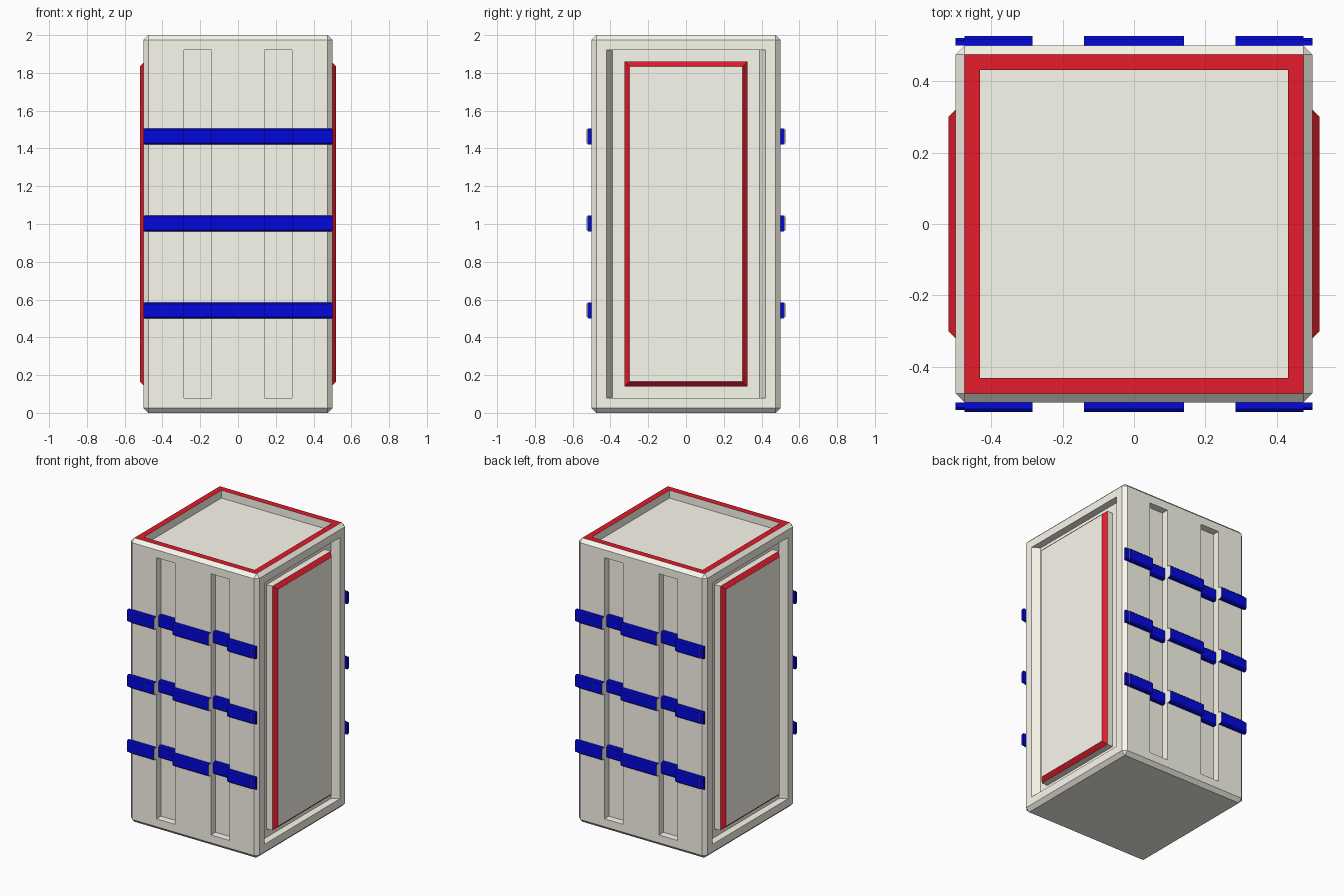
import bpy, bmesh

if "Cube" in bpy.data.objects:
    bpy.data.objects.remove(bpy.data.objects["Cube"])


def material(name, color):
    m = bpy.data.materials.new(name)
    m.diffuse_color = color
    m.use_nodes = True
    m.node_tree.nodes["Principled BSDF"].inputs["Base Color"].default_value = m.diffuse_color
    return m


WHITE = material("warm_white", (0.97, 0.95, 0.85, 1))
RED = material("red_paint", (0.78, 0.011, 0.024, 1))
BLUE = material("blue_paint", (0.001, 0.002, 0.72, 1))


def finish(name, bm, mats=()):
    bmesh.ops.recalc_face_normals(bm, faces=bm.faces[:])
    mesh = bpy.data.meshes.new(name)
    bm.to_mesh(mesh)
    bm.free()
    for m in mats:
        mesh.materials.append(m)
    ob = bpy.data.objects.new(name, mesh)
    bpy.context.collection.objects.link(ob)
    return ob


def loft(bm, loops, side_mats=None, cap_mat=0):
    """Skin a row of closed loops and cap both ends."""
    rings = [[bm.verts.new(p) for p in loop] for loop in loops]
    n = len(rings[0])
    for k, (a, b) in enumerate(zip(rings, rings[1:])):
        for i in range(n):
            f = bm.faces.new((a[i], a[(i + 1) % n], b[(i + 1) % n], b[i]))
            f.material_index = side_mats[k] if side_mats else 0
    for ring in (rings[0], rings[-1]):
        bm.faces.new(ring).material_index = cap_mat


# body: chamfered block with a red rim and sunken lid
bm = bmesh.new()
bmesh.ops.create_cube(bm, size=1)
for v in bm.verts:
    v.co.z = v.co.z * 2 + 1
bmesh.ops.bevel(bm, geom=bm.edges[:], offset=0.025, segments=1, affect='EDGES')
bm.normal_update()
lid = max(bm.faces, key=lambda f: f.calc_center_median().z)
rim = bmesh.ops.inset_region(bm, faces=[lid], thickness=0.043, use_even_offset=True)
for f in rim["faces"]:
    f.material_index = 1
walls = bmesh.ops.inset_region(bm, faces=[lid], thickness=0, depth=-0.055)
for f in walls["faces"] + [lid]:
    f.material_index = 0
body = finish("body", bm, (WHITE, RED))

# cutters: two upright slots front and back, one sloped-wall panel recess per side
LOW, HIGH, DEEP = 0.08, 1.92, 0.45
bm = bmesh.new()
for s in (-1, 1):
    for x0, x1 in ((-0.285, -0.14), (0.14, 0.285)):
        slot = [(x0, s * DEEP), (x1, s * DEEP), (x1, s * 0.6), (x0, s * 0.6)]
        loft(bm, [[(x, y, z) for x, y in slot] for z in (LOW, HIGH)])
    recess = [(s * DEEP, -0.39), (s * 0.5, -0.42), (s * 0.6, -0.42),
              (s * 0.6, 0.42), (s * 0.5, 0.42), (s * DEEP, 0.39)]
    loft(bm, [[(x, y, z) for x, y in recess] for z in (LOW, HIGH)])
cutter = finish("recess_cutter", bm, (WHITE,))
cutter.hide_render = True

cut = body.modifiers.new("recesses", 'BOOLEAN')
cut.operation = 'DIFFERENCE'
cut.solver = 'EXACT'
cut.object = cutter
bpy.context.view_layer.objects.active = body
bpy.ops.object.modifier_apply(modifier=cut.name)
bpy.data.objects.remove(cutter)


# side panels: raised block with a red sloped edge
def panel_loop(x, hy, z0, z1):
    return [(x, -hy, z0), (x, hy, z0), (x, hy, z1), (x, -hy, z1)]


for s, side in ((-1, "left"), (1, "right")):
    bm = bmesh.new()
    loft(bm, [panel_loop(s * 0.44, 0.325, 0.14, 1.86),
              panel_loop(s * 0.495, 0.325, 0.14, 1.86),
              panel_loop(s * 0.52, 0.30, 0.165, 1.835)], side_mats=(0, 1))
    finish(side + "_panel", bm, (WHITE, RED))

# blue bands: chamfered strips that step into the slots; only inner ends are white
SEGMENTS = [(-0.5, -0.475, 0.5, 0.022), (-0.475, -0.285, 0.5, 0.027),
            (-0.285, -0.14, DEEP, 0.027), (-0.14, 0.14, 0.5, 0.027),
            (0.14, 0.285, DEEP, 0.027), (0.285, 0.475, 0.5, 0.027),
            (0.475, 0.5, 0.5, 0.022)]
for s, side in ((-1, "front"), (1, "back")):
    for level, zc in enumerate((0.543, 1.003, 1.463), 1):
        bm = bmesh.new()
        for x0, x1, y, t in SEGMENTS:
            h, c = 0.0425, 0.008
            outline = [(y, -h), (y + t - c, -h), (y + t, c - h),
                       (y + t, h - c), (y + t - c, h), (y, h)]
            tip = max(abs(x0), abs(x1)) > 0.49
            loft(bm, [[(x, s * py, zc + pz) for py, pz in outline]
                      for x in (x0, x1)], cap_mat=0 if tip else 1)
        finish(f"{side}_band_{level}", bm, (BLUE, WHITE))
